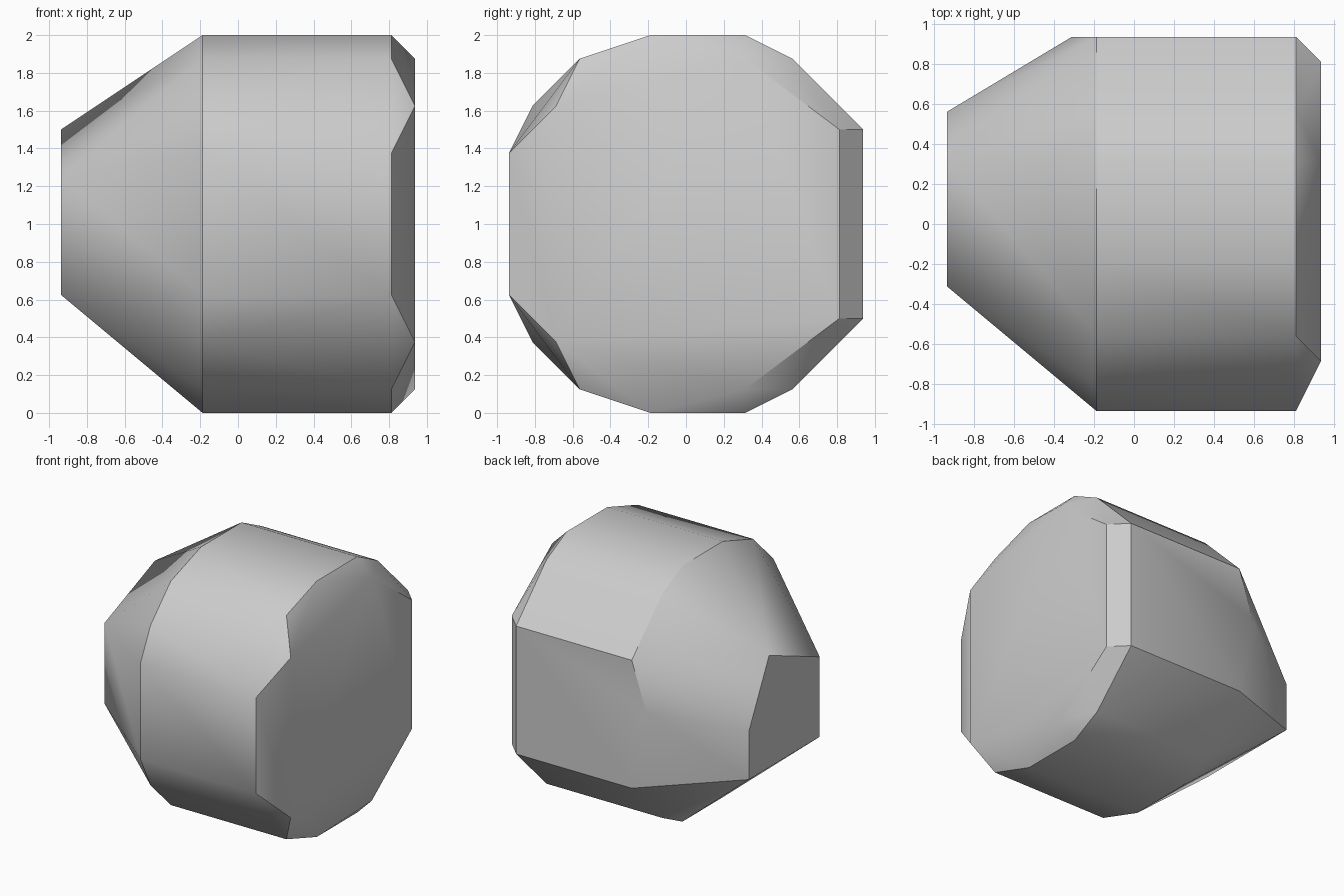
import bpy, bmesh, math

cube = bpy.data.objects.get("Cube")
if cube:
    bpy.data.objects.remove(cube, do_unlink=True)

UNIT = 1 / 16  # all corners sit on this step


def mirrored(half):
    """Upper half of a (y, z) section plus its reflection below."""
    return half + [(y, -z) for y, z in half]


# Cross-sections from the narrow end to the broad end
body = [(-15, 6), (-9, 14), (-3, 16), (5, 16), (9, 14), (15, 8)]
narrow_end = [(5, 8), (-5, 4), (-5, -6), (9, -6), (9, 0)]
shoulder = mirrored(body + [(-13, 10)])
broad_rim = mirrored(body)
broad_end = mirrored([(-11, 10), (5, 14), (13, 8)])
back_corner = [(15, 2)]

sections = [(-15, narrow_end), (-5, back_corner), (-3, shoulder),
            (13, broad_rim), (15, broad_end)]

# Chamfered boulder skinned over the sections
bm = bmesh.new()
for x, section in sections:
    for y, z in section:
        bm.verts.new((x * UNIT, y * UNIT, 1 + z * UNIT))
bmesh.ops.convex_hull(bm, input=bm.verts[:])
bmesh.ops.dissolve_limit(bm, angle_limit=math.radians(0.5),
                         verts=bm.verts[:], edges=bm.edges[:])
bmesh.ops.recalc_face_normals(bm, faces=bm.faces[:])

mesh = bpy.data.meshes.new("boulder")
bm.to_mesh(mesh)
bm.free()
boulder = bpy.data.objects.new("boulder", mesh)
bpy.context.collection.objects.link(boulder)

# Plain grey stone
stone = bpy.data.materials.new("grey_stone")
stone.use_nodes = True
colour = (0.6, 0.6, 0.6, 1)
stone.diffuse_color = colour
stone.node_tree.nodes["Principled BSDF"].inputs["Base Color"].default_value = colour
mesh.materials.append(stone)

# Soft shading across the shallow facets, crisp main edges
bpy.ops.object.select_all(action="DESELECT")
boulder.select_set(True)
bpy.context.view_layer.objects.active = boulder
bpy.ops.object.shade_smooth_by_angle(angle=math.radians(30))
